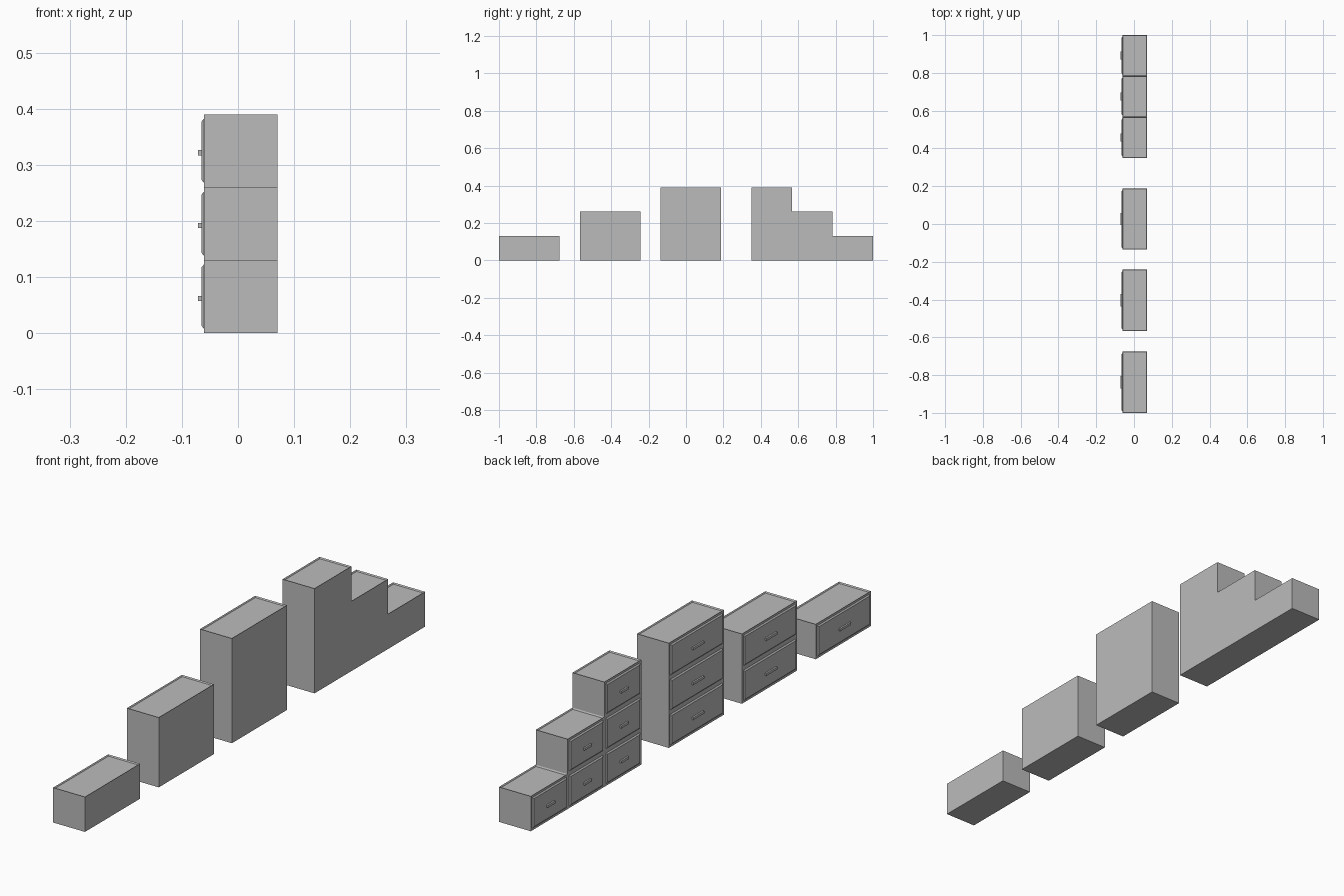
import bpy
import bmesh
from mathutils import Vector

if "Cube" in bpy.data.objects:
    bpy.data.objects.remove(bpy.data.objects["Cube"])

FACE_X, BACK_X = -0.061, 0.07   # drawer side and plain side
ROW = 0.13                      # height of one drawer row

grey = bpy.data.materials.new("plain grey")
grey.use_nodes = True
grey.diffuse_color = (0.5, 0.5, 0.5, 1)
bsdf = next(n for n in grey.node_tree.nodes if n.type == "BSDF_PRINCIPLED")
bsdf.inputs["Base Color"].default_value = (0.5, 0.5, 0.5, 1)


def finish(bm, name):
    bmesh.ops.recalc_face_normals(bm, faces=bm.faces)
    mesh = bpy.data.meshes.new(name)
    bm.to_mesh(mesh)
    bm.free()
    mesh.materials.append(grey)
    obj = bpy.data.objects.new(name, mesh)
    bpy.context.collection.objects.link(obj)


def box(name, low, high, taper=0.0):
    """Box whose -x face is narrowed by taper on every side."""
    low, high = Vector(low), Vector(high)
    mid, size = (low + high) / 2, high - low
    bm = bmesh.new()
    bmesh.ops.create_cube(bm, size=1)
    for v in bm.verts:
        outer = v.co.x < 0
        for i in range(3):
            half = size[i] / 2 - (taper if outer and i else 0)
            v.co[i] = mid[i] + (half if v.co[i] > 0 else -half)
    finish(bm, name)


def carcass(name, edges, rows):
    """Stepped outline extruded in x, with a shallow recess in each top."""
    outline = [(edges[-1], 0), (edges[0], 0)]
    for i, n in enumerate(rows):
        outline += [(edges[i], n * ROW), (edges[i + 1], n * ROW)]
    bm = bmesh.new()
    face = bm.faces.new([bm.verts.new((FACE_X, y, z)) for y, z in outline])
    ext = bmesh.ops.extrude_face_region(bm, geom=[face])["geom"]
    moved = [g for g in ext if isinstance(g, bmesh.types.BMVert)]
    bmesh.ops.translate(bm, verts=moved, vec=(BACK_X - FACE_X, 0, 0))
    bmesh.ops.recalc_face_normals(bm, faces=bm.faces)
    tops = [f for f in bm.faces if f.normal.z > 0.9]
    bmesh.ops.inset_individual(bm, faces=tops, thickness=0.004)
    for f in tops:
        bmesh.ops.translate(bm, verts=f.verts, vec=(0, 0, -0.005))
    finish(bm, name)


def cabinet(name, edges, rows):
    carcass(name + "_body", edges, rows)
    for col, count in enumerate(rows):
        y0, y1 = edges[col], edges[col + 1]
        yc, grip = (y0 + y1) / 2, (y1 - y0) * 0.1
        for row in range(count):
            z = row * ROW
            tag = f"{name}_{col + 1}_{row + 1}"
            # Bevelled drawer front and its bar handle
            box(tag + "_drawer_front", (-0.065, y0 + 0.008, z + 0.008),
                (FACE_X, y1 - 0.008, z + ROW - 0.008), taper=0.005)
            box(tag + "_handle", (-0.071, yc - grip, z + 0.057),
                (-0.065, yc + grip, z + 0.066))


# Three wide cabinets of rising height, then the stepped one
cabinet("low_cabinet", [-1.0, -0.676], [1])
cabinet("medium_cabinet", [-0.566, -0.242], [2])
cabinet("tall_cabinet", [-0.136, 0.188], [3])
cabinet("stepped_cabinet", [0.35, 0.567, 0.783, 1.0], [3, 2, 1])
